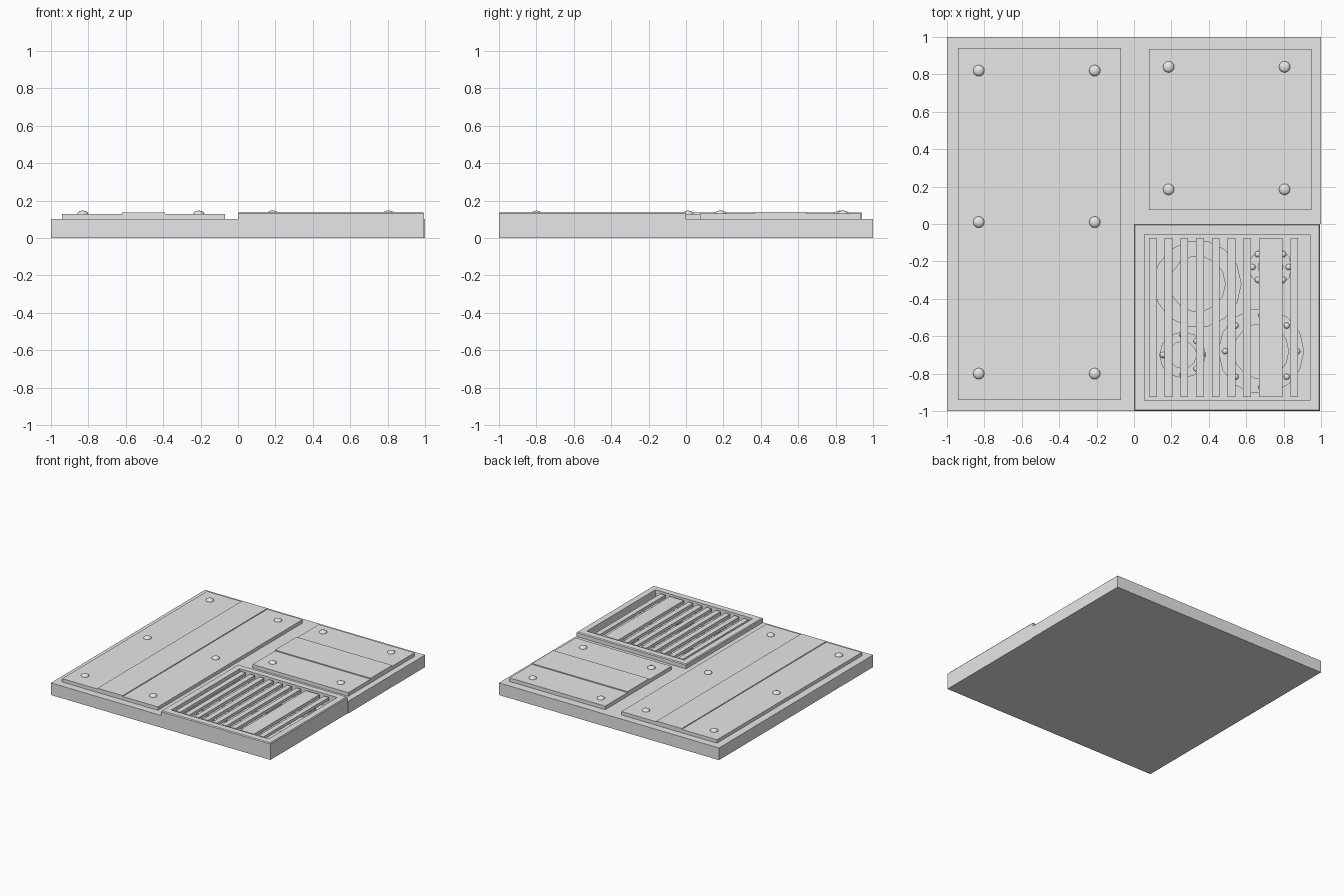
import bpy, bmesh, math
from mathutils import Matrix

old = bpy.data.objects.get("Cube")
if old:
    bpy.data.objects.remove(old, do_unlink=True)

GREY = (0.8, 0.8, 0.8, 1)
grey = bpy.data.materials.new("plain_grey")
grey.use_nodes = True
grey.diffuse_color = GREY
grey.node_tree.nodes["Principled BSDF"].inputs["Base Color"].default_value = GREY


def finish(name, bm):
    bmesh.ops.recalc_face_normals(bm, faces=bm.faces)
    me = bpy.data.meshes.new(name)
    bm.to_mesh(me)
    bm.free()
    me.materials.append(grey)
    ob = bpy.data.objects.new(name, me)
    bpy.context.collection.objects.link(ob)
    return ob


def prism(bm, outline, z0, z1):
    """Extrude a flat outline upward and return its top face."""
    base = bm.faces.new([bm.verts.new((x, y, z0)) for x, y in outline])
    out = bmesh.ops.extrude_face_region(bm, geom=[base], use_keep_orig=True)["geom"]
    bmesh.ops.translate(bm, vec=(0, 0, z1 - z0),
                        verts=[g for g in out if isinstance(g, bmesh.types.BMVert)])
    return [g for g in out if isinstance(g, bmesh.types.BMFace)][0]


def rect(x0, x1, y0, y1):
    return [(x0, y0), (x1, y0), (x1, y1), (x0, y1)]


def circle(x, y, r, sides):
    return [(x + r * math.cos(math.tau * i / sides),
             y + r * math.sin(math.tau * i / sides)) for i in range(sides)]


def solid(name, outline, z0, z1):
    bm = bmesh.new()
    prism(bm, outline, z0, z1)
    return finish(name, bm)


def rivets(name, points, z, r, flat):
    bm = bmesh.new()
    for x, y in points:
        bmesh.ops.create_uvsphere(bm, u_segments=16, v_segments=8, radius=r,
                                  matrix=Matrix.Translation((x, y, z))
                                  @ Matrix.Diagonal((1, 1, flat, 1)))
    for f in bm.faces:
        f.smooth = True
    return finish(name, bm)


# L-shaped slab that leaves a quarter free for the vent
solid("base_slab", [(-1, -1), (0, -1), (0, 0), (1, 0), (1, 1), (-1, 1)], 0, 0.1)

# Riveted cover plates with a slightly raised centre strip
solid("long_plate", rect(-0.94, -0.07, -0.94, 0.94), 0.1, 0.128)
solid("long_plate_strip", rect(-0.62, -0.39, -0.94, 0.94), 0.12, 0.135)
solid("short_plate", rect(0.08, 0.95, 0.075, 0.935), 0.1, 0.13)
solid("short_plate_strip", rect(0.08, 0.95, 0.365, 0.645), 0.12, 0.138)
rivets("long_plate_rivets",
       [(x, y) for x in (-0.83, -0.21) for y in (-0.8, 0.01, 0.82)], 0.128, 0.03, 0.6)
rivets("short_plate_rivets",
       [(x, y) for x in (0.185, 0.805) for y in (0.185, 0.84)], 0.13, 0.03, 0.55)

# Vent housing: thin lip around an open pit
FLOOR = 0.04
bm = bmesh.new()
top = prism(bm, rect(0, 0.995, -1, 0), 0, 0.131)
bmesh.ops.inset_individual(bm, faces=[top], thickness=0.008)
bmesh.ops.translate(bm, verts=top.verts, vec=(0, 0, 0.007))
bmesh.ops.inset_individual(bm, faces=[top], thickness=0.07)
pit = bmesh.ops.extrude_discrete_faces(bm, faces=[top])["faces"][0]
bmesh.ops.translate(bm, verts=pit.verts, vec=(0, 0, FLOOR - 0.138))
finish("vent_housing", bm)

# Slats across the vent, with one broad panel closing a gap
SLATS = 10
pitch = 0.84 / SLATS
bm = bmesh.new()
for i in range(SLATS):
    x = 0.08 + i * pitch
    if i == 8:
        continue
    width = pitch * 1.5 if i == 7 else pitch / 2
    prism(bm, rect(x, x + width, -0.925, -0.075), 0.105, 0.13)
prism(bm, rect(0.75, 0.79, -0.925, -0.075), 0.105, 0.13)
finish("vent_slats", bm)

# Wheels in the pit: centre, radius, hub share, sides, rivet count
WHEELS = {
    "large_back_wheel": (0.34, -0.32, 0.235, 0.64, 14, 0),
    "large_front_wheel": (0.68, -0.68, 0.23, 0.65, 14, 8),
    "small_front_wheel": (0.26, -0.7, 0.125, 0.6, 12, 8),
    "small_back_wheel": (0.73, -0.23, 0.115, 0.6, 12, 8),
}
for name, (x, y, r, hub, sides, count) in WHEELS.items():
    bm = bmesh.new()
    prism(bm, circle(x, y, r, sides), FLOOR, 0.07)
    prism(bm, circle(x, y, r * hub, sides), 0.065, 0.085)
    finish(name, bm)
    if count:
        rivets(name + "_rivets", circle(x, y, r * 0.84, count), 0.07, 0.016, 0.8)
